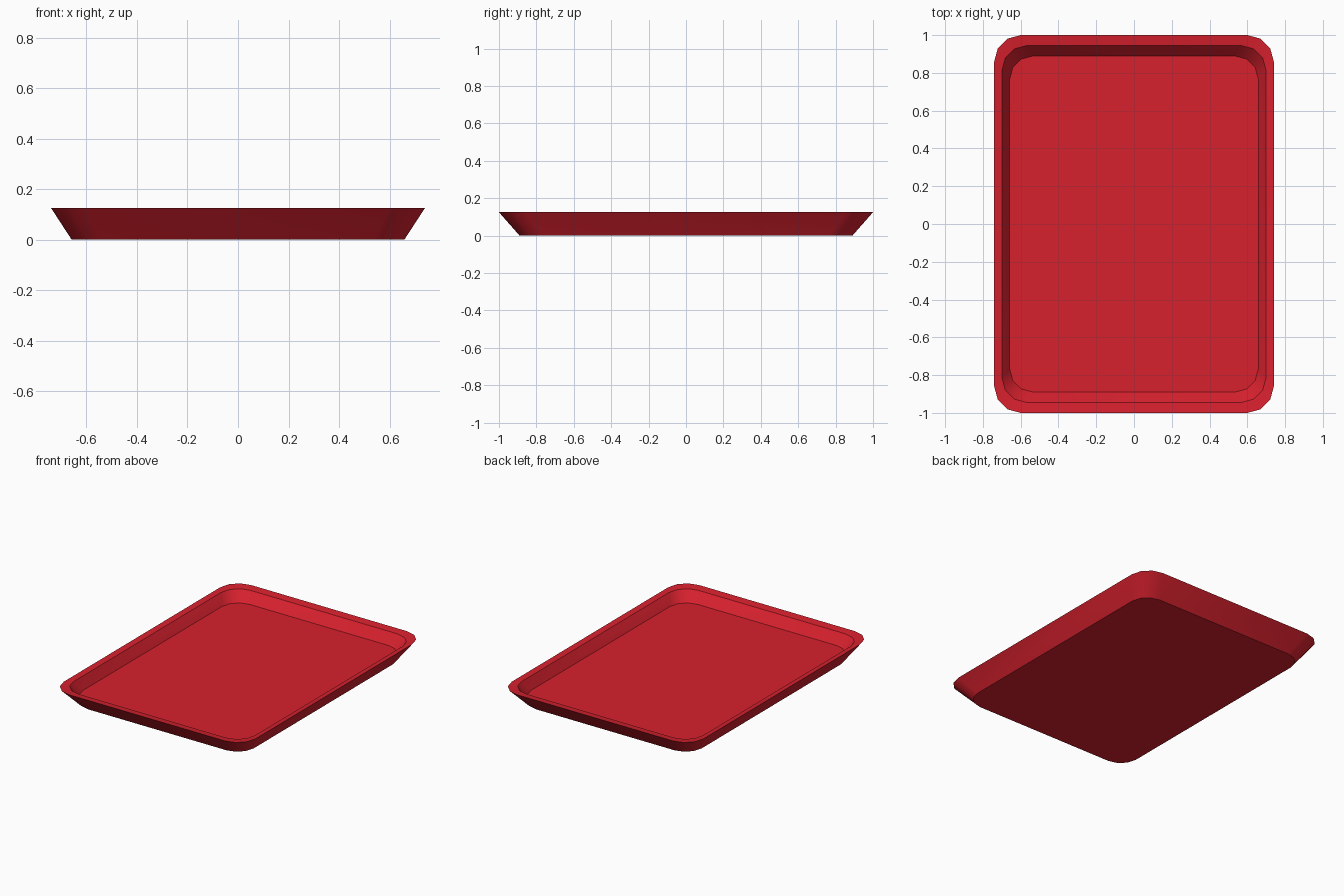
import bpy, bmesh, math

if "Cube" in bpy.data.objects:
    bpy.data.objects.remove(bpy.data.objects["Cube"])

HX, HY, R, SEG = 0.74, 1.0, 0.14, 3   # rim half-size, corner radius, corner facets


def rounded_loop(bm, scale, z):
    """Ring of vertices around a rounded rectangle."""
    ring = []
    for i, (sx, sy) in enumerate([(1, 1), (-1, 1), (-1, -1), (1, -1)]):
        for k in range(SEG + 1):
            a = math.pi / 2 * (i + k / SEG)
            x = sx * (HX - R) + R * math.cos(a)
            y = sy * (HY - R) + R * math.sin(a)
            ring.append(bm.verts.new((x * scale, y * scale, z)))
    return ring


# Tray cross-section as (scale, height): base, outer rim, inner rim, floor
profile = [(0.89, 0.0), (1.0, 0.125), (0.945, 0.118), (0.89, 0.05)]

bm = bmesh.new()
rings = [rounded_loop(bm, s, z) for s, z in profile]
for lower, upper in zip(rings, rings[1:]):
    n = len(lower)
    for j in range(n):
        k = (j + 1) % n
        bm.faces.new((lower[j], lower[k], upper[k], upper[j]))
bm.faces.new(rings[0][::-1])   # underside
bm.faces.new(rings[-1])        # tray floor
bmesh.ops.recalc_face_normals(bm, faces=bm.faces)

mesh = bpy.data.meshes.new("serving_tray")
bm.to_mesh(mesh)
bm.free()
tray = bpy.data.objects.new("serving_tray", mesh)
bpy.context.collection.objects.link(tray)

# Red plastic
red = bpy.data.materials.new("red_plastic")
red.diffuse_color = (0.68, 0.015, 0.027, 1)
red.use_nodes = True
red.node_tree.nodes["Principled BSDF"].inputs["Base Color"].default_value = red.diffuse_color
mesh.materials.append(red)

# Soft corners, crisp rim and floor edges
bpy.context.view_layer.objects.active = tray
tray.select_set(True)
bpy.ops.object.shade_smooth_by_angle(angle=math.radians(40))
